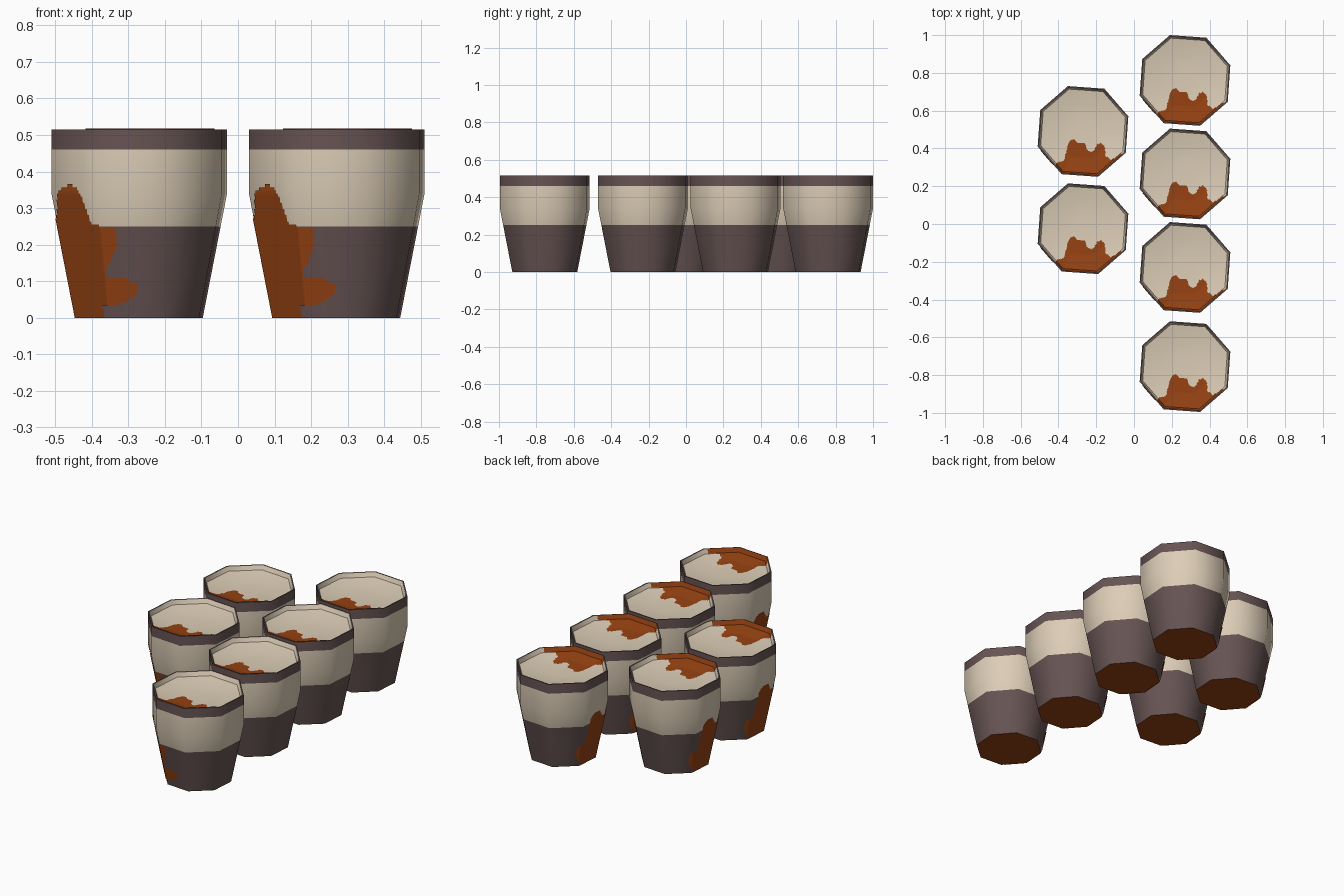
import bpy, bmesh, math
from mathutils import Vector

cube = bpy.data.objects.get("Cube")
if cube:
    bpy.data.objects.remove(cube, do_unlink=True)

SIDES = 8
TURN = math.radians(18.4)
RIM_R, BASE_R, SHOULDER_Z, RIM_Z = 0.253, 0.183, 0.34, 0.515


def material(name, color):
    m = bpy.data.materials.new(name)
    m.use_nodes = True
    m.diffuse_color = (*color, 1)
    m.node_tree.nodes["Principled BSDF"].inputs["Base Color"].default_value = (*color, 1)
    return m


brown = material("dark_brown", (0.135, 0.088, 0.087))
cream = material("cream", (0.72, 0.61, 0.47))
rust = material("rust_orange", (0.30, 0.054, 0.006))


def corner(i):
    a = TURN + i * math.tau / SIDES
    return Vector((math.cos(a), math.sin(a), 0))


def on_octagon(u, r, z):
    """Point on the octagon of radius r, u counted in sides."""
    i = math.floor(u)
    p = corner(i).lerp(corner(i + 1), u - i) * r
    p.z = z
    return p


def inside(x, y, outline):
    hit = False
    for (ax, ay), (bx, by) in zip(outline, outline[1:] + outline[:1]):
        if (ay > y) != (by > y) and x < ax + (y - ay) * (bx - ax) / (by - ay):
            hit = not hit
    return hit


def finish(bm, name, mats):
    mesh = bpy.data.meshes.new(name)
    bm.to_mesh(mesh)
    bm.free()
    for m in mats:
        mesh.materials.append(m)
    mesh.shade_smooth()
    mesh.set_sharp_from_angle(angle=math.radians(50))
    return mesh


# Pot: octagonal rings of (radius, height) up the wall, over the rim and into the dish
WALL = [(BASE_R, 0), (0.2345, 0.25), (RIM_R, SHOULDER_Z), (RIM_R, 0.46), (RIM_R, RIM_Z)]
DISH = [(0.246, RIM_Z), (0.236, 0.49), (0.15, 0.475), (0.06, 0.472)]
BANDS = [0, 1, 1, 0, 0, 1, 1, 1]


def pot_mesh():
    bm = bmesh.new()
    rings = [[bm.verts.new(on_octagon(i, r, z)) for i in range(SIDES)] for r, z in WALL + DISH]
    for lower, upper, band in zip(rings, rings[1:], BANDS):
        for i in range(SIDES):
            j = (i + 1) % SIDES
            bm.faces.new((lower[i], lower[j], upper[j], upper[i])).material_index = band
    bm.faces.new(rings[-1]).material_index = 1
    bm.faces.new(rings[0][::-1]).material_index = 2
    return finish(bm, "pot", [brown, cream, rust])


def stain_mesh(name, us, steps, keep):
    """Thin skin over the pot: grid cells kept where the rule holds."""
    bm = bmesh.new()
    grid = {}

    def vert(u, step):
        if (u, step) not in grid:
            grid[u, step] = bm.verts.new(on_octagon(u, *step))
        return grid[u, step]

    for u0, u1 in zip(us, us[1:]):
        for s0, s1 in zip(steps, steps[1:]):
            middle = [(a + b) / 2 for a, b in zip(s0, s1)]
            if keep((u0 + u1) / 2, *middle):
                bm.faces.new((vert(u0, s0), vert(u1, s0), vert(u1, s1), vert(u0, s1)))
    return finish(bm, name, [rust])


# Stain on the outer wall, outline as (angle in degrees, height)
SPILL = [(239, -.01), (236, .03), (257, .04), (268, .065), (269, .09), (258, .11),
         (243, .115), (248, .15), (254, .2), (253, .25), (243, .25), (234, .26),
         (229, .32), (225, .35), (218, .365), (209, .355), (205, .34), (200, .27),
         (192, .26), (186, .3), (176, .31), (168, .29), (164, .2), (162, .14),
         (156, .14), (148, .12), (146, .07), (152, .03), (160, -.01)]
rows = [SHOULDER_Z * k / 40 for k in range(46)]
wall_steps = [(BASE_R + (RIM_R - BASE_R) * min(z / SHOULDER_Z, 1) + 0.003, z) for z in rows]
wall_us = [k / 30 for k in range(80, 175)]
wall_stain = stain_mesh(
    "wall_stain", wall_us, wall_steps,
    lambda u, r, z: inside(math.degrees(TURN) + u * 360 / SIDES, z, SPILL))

# Stain in the dish, outline seen from above
PUDDLE = [(-.17, -.19), (-.15, -.175), (-.13, -.16), (-.1, -.155), (-.09, -.11), (-.08, -.07),
          (-.065, -.045), (-.045, -.04), (-.01, -.045), (.01, -.06), (.02, -.095), (.04, -.11),
          (.06, -.095), (.075, -.07), (.095, -.06), (.115, -.08), (.12, -.13), (.15, -.15),
          (.22, -.11), (.3, -.1), (.3, -.3), (-.17, -.3)]
dish_steps = []
for (r0, z0), (r1, z1) in zip(DISH, DISH[1:]):
    n = max(1, round((r0 - r1) / 0.007))
    dish_steps += [(r0 + (r1 - r0) * k / n, z0 + (z1 - z0) * k / n + 0.002) for k in range(n)]


def in_puddle(u, r, z):
    p = on_octagon(u, r, z)
    return inside(p.x, p.y, PUDDLE)


dish_us = [k / 30 for k in range(100, 250)]
dish_stain = stain_mesh("dish_stain", dish_us, dish_steps[::-1], in_puddle)
# Make the dish stain face upward
for mesh in (dish_stain,):
    if sum(p.normal.z for p in mesh.polygons) < 0:
        mesh.flip_normals()

# Six identical pots in two columns
parts = {"pot": pot_mesh(), "wall_stain": wall_stain, "dish_stain": dish_stain}
columns = {0.27: (0.76, 0.265, -0.23, -0.755), -0.27: (0.49, -0.025)}
spots = [(x, y) for x, ys in columns.items() for y in ys]
for n, (x, y) in enumerate(spots, 1):
    for name, mesh in parts.items():
        ob = bpy.data.objects.new(f"{name}_{n}", mesh)
        ob.location = (x, y, 0)
        bpy.context.collection.objects.link(ob)
